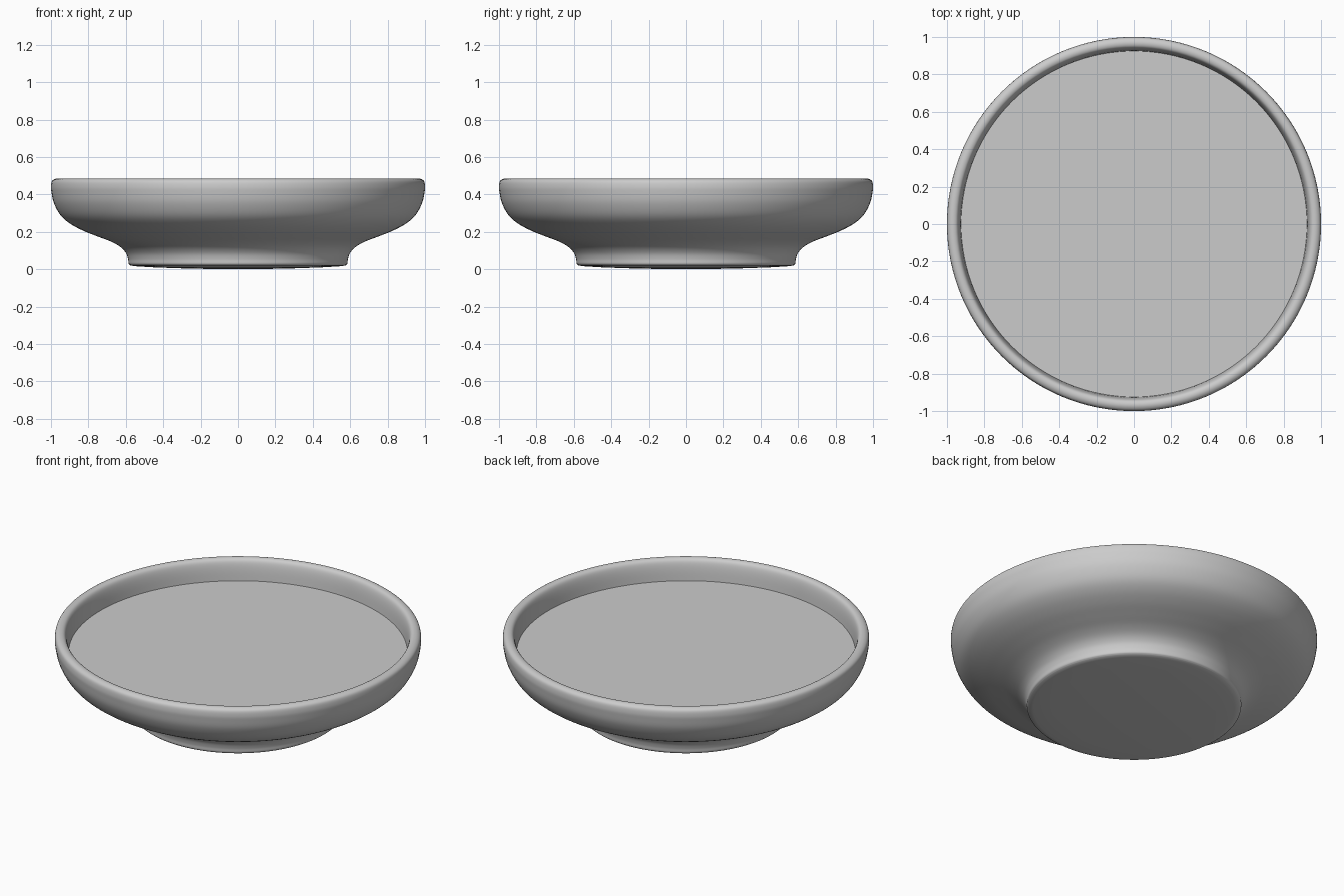
import bpy, bmesh, math
from mathutils import Vector

if "Cube" in bpy.data.objects:
    bpy.data.objects.remove(bpy.data.objects["Cube"])

SEGMENTS = 128


def smooth_path(points, steps=5):
    """Catmull-Rom curve through the (radius, height) points."""
    p = [Vector(q) for q in points]
    p = [2 * p[0] - p[1]] + p + [2 * p[-1] - p[-2]]
    out = []
    for a, b, c, d in zip(p, p[1:], p[2:], p[3:]):
        for i in range(steps):
            t = i / steps
            out.append(0.5 * (2 * b + (c - a) * t + (2 * a - 5 * b + 4 * c - d) * t**2
                              + (3 * b - a - 3 * c + d) * t**3))
    return out + [p[-2]]


def lathe(name, profile):
    """Revolve a profile around z into a smooth-shaded object."""
    bm = bmesh.new()
    verts = [bm.verts.new((r, 0, z)) for r, z in profile]
    edges = [bm.edges.new(pair) for pair in zip(verts, verts[1:])]
    bmesh.ops.spin(bm, geom=verts + edges, cent=(0, 0, 0), axis=(0, 0, 1),
                   angle=math.tau, steps=SEGMENTS, use_duplicate=False)
    bmesh.ops.remove_doubles(bm, verts=bm.verts, dist=1e-4)
    bmesh.ops.recalc_face_normals(bm, faces=bm.faces)
    mesh = bpy.data.meshes.new(name)
    bm.to_mesh(mesh)
    bm.free()
    obj = bpy.data.objects.new(name, mesh)
    bpy.context.collection.objects.link(obj)
    bpy.ops.object.select_all(action='DESELECT')
    obj.select_set(True)
    bpy.context.view_layer.objects.active = obj
    bpy.ops.object.shade_smooth_by_angle(angle=math.radians(40))
    return obj


# Dish: gently convex underside, foot, flared body, rounded rim, inner wall and floor
underside = [(0, 0), (0.25, 0.003), (0.45, 0.010), (0.55, 0.016)]
outside = [(0.575, 0.020), (0.585, 0.030), (0.588, 0.055), (0.600, 0.088), (0.630, 0.120),
           (0.680, 0.148), (0.750, 0.175), (0.830, 0.207), (0.900, 0.245), (0.950, 0.290),
           (0.985, 0.355), (0.998, 0.415), (1.0, 0.445), (0.995, 0.470), (0.980, 0.482),
           (0.962, 0.484), (0.946, 0.476), (0.936, 0.455), (0.929, 0.415), (0.924, 0.350)]
floor = [(0.90, 0.30), (0, 0.28)]
lathe("dish", underside + smooth_path(outside) + floor)

# Flat sheet filling the dish
bpy.ops.mesh.primitive_circle_add(vertices=SEGMENTS, radius=0.925, fill_type='NGON',
                                  location=(0, 0, 0.36))
bpy.context.object.name = "filling_surface"
